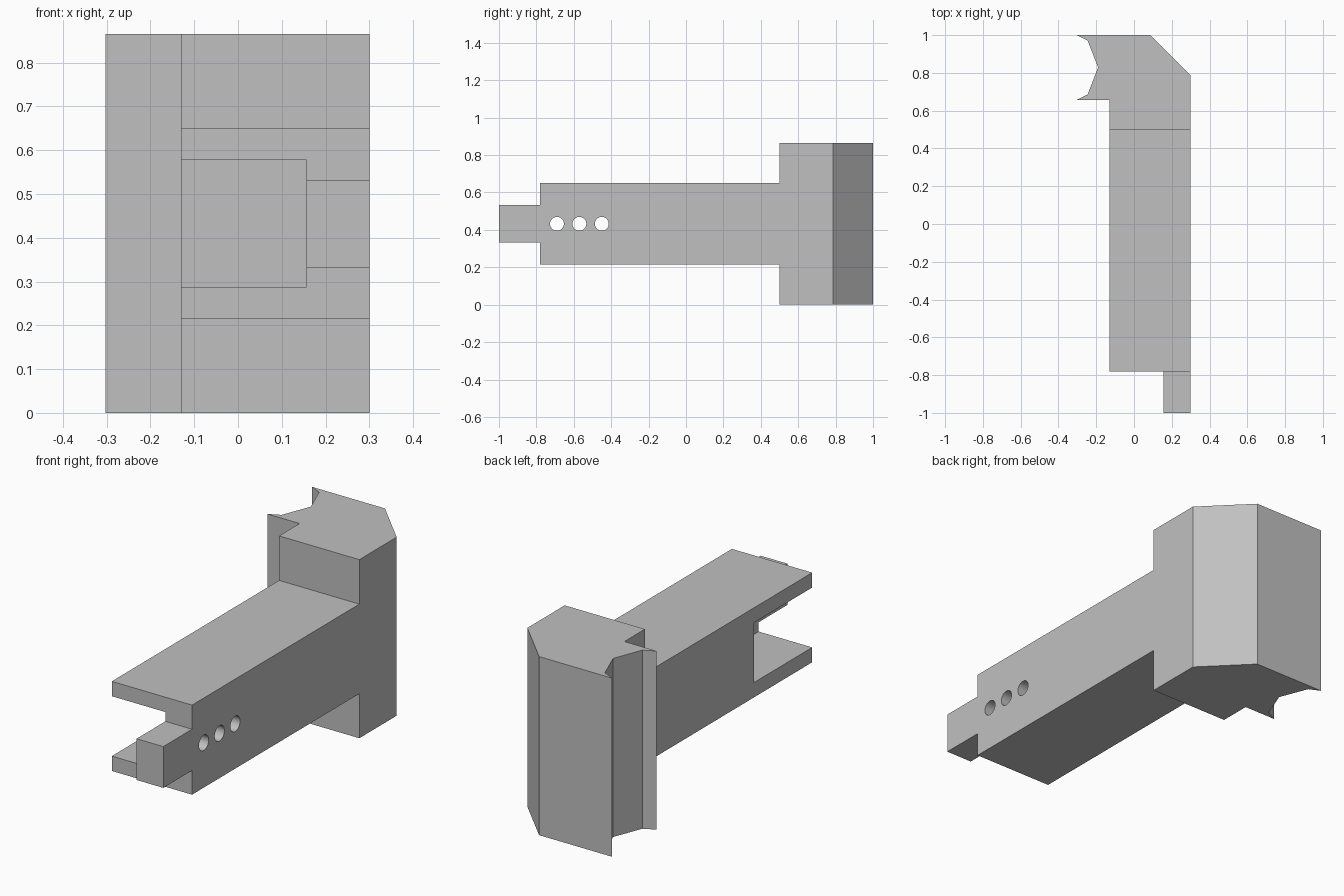
import bpy
import bmesh
from mathutils import Vector

cube = bpy.data.objects.get("Cube")
if cube:
    bpy.data.objects.remove(cube, do_unlink=True)

grey = bpy.data.materials.new("plain grey")
grey.use_nodes = True
colour = (0.53, 0.53, 0.53, 1)
grey.diffuse_color = colour
grey.node_tree.nodes["Principled BSDF"].inputs["Base Color"].default_value = colour


def prism(name, points, sweep):
    """Extrude a closed outline along a vector into a solid."""
    bm = bmesh.new()
    face = bm.faces.new([bm.verts.new(p) for p in points])
    swept = bmesh.ops.extrude_face_region(bm, geom=[face])["geom"]
    verts = [g for g in swept if isinstance(g, bmesh.types.BMVert)]
    bmesh.ops.translate(bm, verts=verts, vec=Vector(sweep))
    bmesh.ops.recalc_face_normals(bm, faces=bm.faces)
    mesh = bpy.data.meshes.new(name)
    bm.to_mesh(mesh)
    bm.free()
    mesh.materials.append(grey)
    obj = bpy.data.objects.new(name, mesh)
    bpy.context.collection.objects.link(obj)
    return obj


def carve(target, tool, operation="DIFFERENCE"):
    """Apply a boolean and discard its helper."""
    tool.hide_render = True
    mod = target.modifiers.new(tool.name, "BOOLEAN")
    mod.operation, mod.solver, mod.object = operation, "EXACT", tool
    bpy.context.view_layer.objects.active = target
    bpy.ops.object.modifier_apply(modifier=mod.name)
    bpy.data.objects.remove(tool, do_unlink=True)


HEIGHT = 0.865
MID = HEIGHT / 2

# Plan outline: chamfered head with a notched jaw, and a long arm
plan = [(-0.303, 1), (0.087, 1), (0.3, 0.786), (0.3, -1), (-0.13, -1), (-0.13, 0.657),
        (-0.303, 0.657), (-0.246, 0.685), (-0.19, 0.829), (-0.246, 0.972)]
bracket = prism("arm_bracket", [(x, y, 0) for x, y in plan], (0, 0, HEIGHT))

# Side outline: tongue, arm and full-height head, mirrored about mid height
half = [(-1.1, 0.1), (-0.78, 0.1), (-0.78, 0.217), (0.5, 0.217), (0.5, 0.6), (1.1, 0.6)]
side = [(y, MID + h) for y, h in half] + [(y, MID - h) for y, h in reversed(half)]
carve(bracket, prism("side_outline", [(-0.5, y, z) for y, z in side], (1, 0, 0)), "INTERSECT")

# Open slot in the arm end, which also thins the tongue
slot = [(-0.5, -1.2), (0.157, -1.2), (0.157, -0.335), (-0.5, -0.335)]
carve(bracket, prism("slot_cutter", [(x, y, MID - 0.145) for x, y in slot], (0, 0, 0.29)))

# Row of three round holes through the slot wall
for y in (-0.69, -0.57, -0.45):
    bpy.ops.mesh.primitive_cylinder_add(vertices=40, radius=0.037, depth=0.3,
                                        location=(0.25, y, MID), rotation=(0, 1.570796, 0))
    drill = bpy.context.object
    drill.name = "hole_cutter"
    drill.data.materials.append(grey)
    carve(bracket, drill)

# Smooth hole walls, crisp edges elsewhere
bpy.ops.object.select_all(action="DESELECT")
bracket.select_set(True)
bpy.context.view_layer.objects.active = bracket
bpy.ops.object.shade_smooth_by_angle(angle=0.35)
